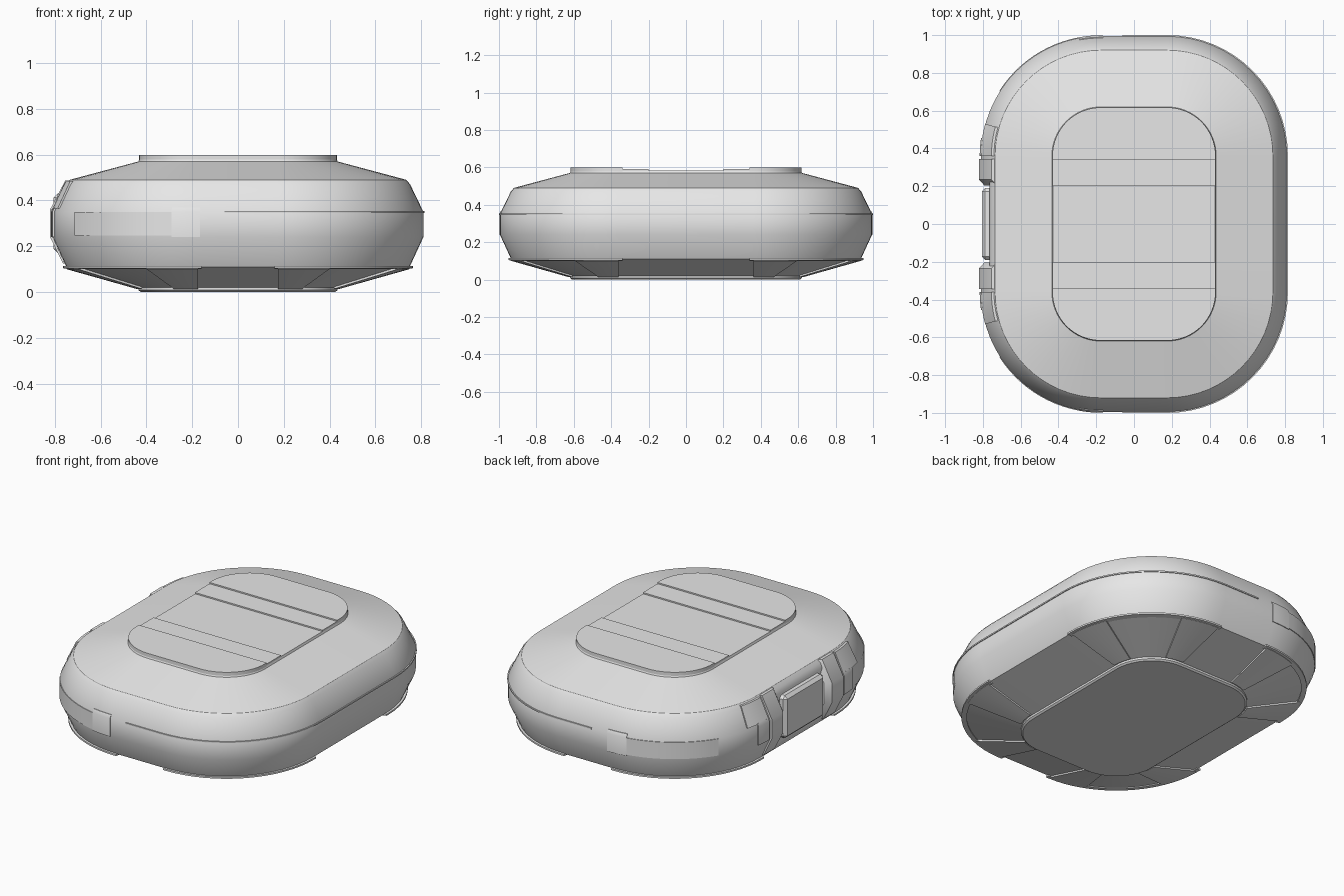
import bpy, bmesh, math

CX, CY = 0.175, 0.36          # centres of the rounded corners

cube = bpy.data.objects.get("Cube")
if cube:
    bpy.data.objects.remove(cube, do_unlink=True)

grey = bpy.data.materials.new("light grey")
grey.use_nodes = True
grey.diffuse_color = (0.8, 0.8, 0.8, 1)
grey.node_tree.nodes["Principled BSDF"].inputs["Base Color"].default_value = (0.8, 0.8, 0.8, 1)


def finish(name, bm):
    bmesh.ops.recalc_face_normals(bm, faces=bm.faces)
    mesh = bpy.data.meshes.new(name)
    bm.to_mesh(mesh)
    bm.free()
    mesh.materials.append(grey)
    obj = bpy.data.objects.new(name, mesh)
    bpy.context.collection.objects.link(obj)
    return obj


def select(obj):
    bpy.ops.object.select_all(action='DESELECT')
    obj.select_set(True)
    bpy.context.view_layer.objects.active = obj


def smooth(obj):
    select(obj)
    bpy.ops.object.shade_smooth_by_angle(angle=math.radians(30))
    return obj


def corner(sx, sy, a0=0, a1=90, n=16):
    """Stations (centre x, centre y, direction x, direction y) round one corner."""
    out = []
    for i in range(n + 1):
        a = math.radians(a0 + (a1 - a0) * i / n)
        out.append((sx * CX, sy * CY, sx * math.cos(a), sy * math.sin(a)))
    return out


def sweep(name, stations, section, ring=False):
    """Sweep (offset, z) points along stations; a ring is capped top and bottom."""
    bm = bmesh.new()
    rows = [[bm.verts.new((cx + dx * o, cy + dy * o, z)) for o, z in section]
            for cx, cy, dx, dy in stations]
    n, m = len(rows), len(section)
    for i in range(n if ring else n - 1):
        a, b = rows[i], rows[(i + 1) % n]
        for j in range(m - 1 if ring else m):
            k = (j + 1) % m
            bm.faces.new((a[j], a[k], b[k], b[j]))
    if ring:
        bm.faces.new([r[0] for r in rows])
        bm.faces.new([r[-1] for r in rows])
    else:
        bm.faces.new(rows[0])
        bm.faces.new(rows[-1])
    return smooth(finish(name, bm))


def prism(name, points, z0, z1, bevel=0):
    bm = bmesh.new()
    low = [bm.verts.new((x, y, z0)) for x, y in points]
    high = [bm.verts.new((x, y, z1)) for x, y in points]
    bm.faces.new(low)
    bm.faces.new(high)
    for i in range(len(low)):
        j = (i + 1) % len(low)
        bm.faces.new((low[i], low[j], high[j], high[i]))
    if bevel:
        bmesh.ops.recalc_face_normals(bm, faces=bm.faces)
        bmesh.ops.bevel(bm, geom=bm.edges[:], offset=bevel, segments=1, affect='EDGES')
    return finish(name, bm)


def box(name, x0, x1, y0, y1, z0, z1, bevel=0):
    return prism(name, [(x0, y0), (x1, y0), (x1, y1), (x0, y1)], z0, z1, bevel)


# Main shell
loop = corner(1, 1) + corner(-1, 1, 90, 0) + corner(-1, -1) + corner(1, -1, 90, 0)
profile = [(0.25, 0), (0.26, 0.008), (0.26, 0.02), (0.575, 0.11), (0.635, 0.24),
           (0.635, 0.35), (0.577, 0.47), (0.56, 0.49), (0.26, 0.57), (0.255, 0.583)]
shell = sweep("shell", loop, profile, ring=True)

# Recess in the side, for the latch
cutter = box("latch_cutter", -0.95, -0.765, -0.23, 0.23, 0.05, 0.55)
cutter.hide_render = True
cut = shell.modifiers.new("recess", 'BOOLEAN')
cut.operation, cut.solver, cut.object = 'DIFFERENCE', 'EXACT', cutter
select(shell)
bpy.ops.object.modifier_apply(modifier="recess")
bpy.data.objects.remove(cutter, do_unlink=True)
smooth(shell)
box("latch_block", -0.806, -0.74, -0.19, 0.19, 0.17, 0.43, 0.018)

# Seam rib running round the body from front to back
seam = [(-0.06, -CY, 0, -1)] + corner(1, -1, 90, 0) + corner(1, 1) + [(-0.06, CY, 0, 1)]
sweep("seam_rib", seam, [(0.62, 0.345), (0.64, 0.345), (0.64, 0.353), (0.62, 0.353)])

for sy, end in ((-1, "front"), (1, "back")):
    # Stepped top plates
    cap = [p for s in (corner(1, sy), corner(-1, sy, 90, 0)) for p in
           ((cx + dx * 0.257, cy + dy * 0.257) for cx, cy, dx, dy in s)]
    cap += [(-0.432, sy * 0.34), (0.432, sy * 0.34)]
    smooth(prism(end + "_top_cap", cap, 0.575, 0.599))
    ys = sorted((sy * 0.2, sy * 0.345))
    box(end + "_top_step", -0.431, 0.431, *ys, 0.575, 0.591)

    # Notched panel wrapping the end of the body
    sweep(end + "_panel_tab", [(-0.165, sy * CY, 0, sy)] + corner(-1, sy, 90, 79.6, 4),
          [(0.625, 0.24), (0.639, 0.24), (0.639, 0.35), (0.629, 0.37), (0.615, 0.37)])
    sweep(end + "_panel", corner(-1, sy, 79.6, 32.6, 12),
          [(0.625, 0.247), (0.639, 0.247), (0.639, 0.349), (0.625, 0.349)])

    # Latch bracket with an angled inner cheek
    bracket = [(-CX + 0.03, sy * 0.203, -1, 0), (-CX, sy * 0.235, -1, 0),
               (-CX, sy * 0.345, -1, 0)]
    sweep(end + "_latch_bracket", bracket,
          [(0.54, 0.125), (0.59, 0.125), (0.646, 0.24), (0.646, 0.36),
           (0.58, 0.486), (0.54, 0.486)])

    # Side plates beside the bracket
    sweep(end + "_side_plate_upper", corner(-1, sy, 0, 15.5, 5),
          [(0.62, 0.365), (0.636, 0.365), (0.58, 0.482), (0.56, 0.482)])
    sweep(end + "_side_plate_lower", corner(-1, sy, 0, 8.5, 3),
          [(0.625, 0.24), (0.642, 0.24), (0.642, 0.352), (0.634, 0.37), (0.615, 0.37)])

    for sx, side in ((1, "left"), (-1, "right")):
        # Lip round the lower corner
        arc = [(sx * CX, sy * 0.34, sx, 0)] + corner(sx, sy) + [(sx * 0.16, sy * CY, 0, sy)]
        name = end + "_" + side
        sweep(name + "_lip", arc, [(0.56, 0.1), (0.59, 0.104), (0.59, 0.114), (0.56, 0.114)])
        # Wedge pads on the sloping underside
        pad = [(0.575, 0.115), (0.575, 0.1), (0.27, 0.014), (0.262, 0.03)]
        sweep(name + "_side_pad", corner(sx, sy, 0, 24, 5), pad)
        sweep(name + "_end_pad", corner(sx, sy, 67, 90, 5), pad)
